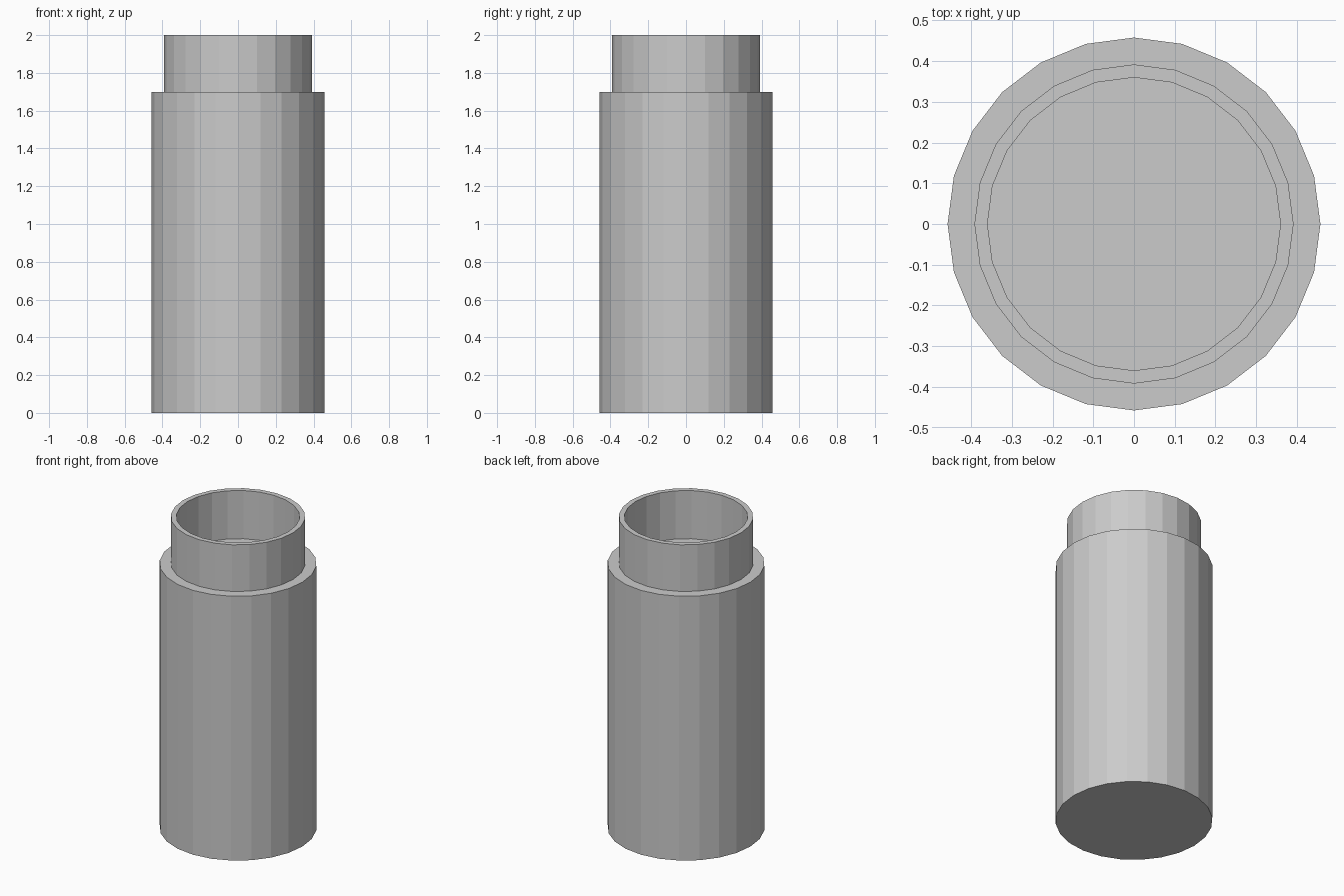
import bpy, bmesh
from math import cos, sin, tau

if "Cube" in bpy.data.objects:
    bpy.data.objects.remove(bpy.data.objects["Cube"])

SIDES = 24


def lathe(name, profile):
    """Stack rings of (radius, height), bridge them and cap both ends."""
    bm = bmesh.new()
    rings = []
    for r, z in profile:
        rings.append([bm.verts.new((r * cos(tau * i / SIDES), r * sin(tau * i / SIDES), z))
                      for i in range(SIDES)])
    for a, b in zip(rings, rings[1:]):
        for i in range(SIDES):
            j = (i + 1) % SIDES
            bm.faces.new((a[i], a[j], b[j], b[i]))
    bm.faces.new(rings[0][::-1])
    bm.faces.new(rings[-1])
    bmesh.ops.recalc_face_normals(bm, faces=bm.faces)
    mesh = bpy.data.meshes.new(name)
    bm.to_mesh(mesh)
    bm.free()
    obj = bpy.data.objects.new(name, mesh)
    bpy.context.collection.objects.link(obj)
    return obj


# Body, shoulder, raised neck, rim and recessed floor in one closed shell
lathe("canister", [
    (0.458, 0.0),
    (0.458, 1.70),
    (0.392, 1.70),
    (0.392, 2.0),
    (0.36, 2.0),
    (0.36, 1.69),
])
